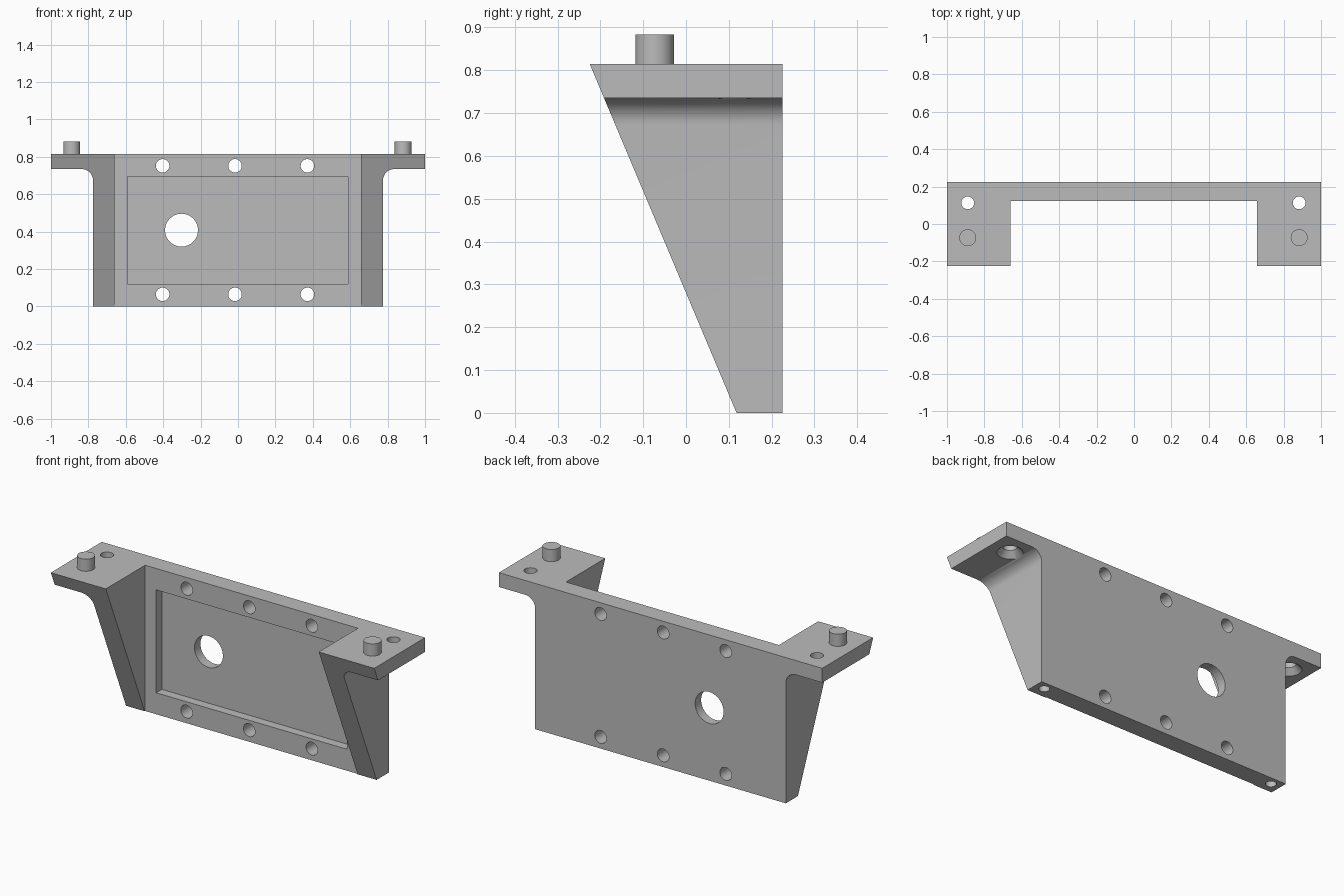
import bpy, bmesh, math
from mathutils import Matrix, Vector

old = bpy.data.objects.get("Cube")
if old:
    bpy.data.objects.remove(old, do_unlink=True)

grey = bpy.data.materials.new("plain_grey")
grey.use_nodes = True
grey.diffuse_color = (0.5, 0.5, 0.5, 1)
grey.node_tree.nodes["Principled BSDF"].inputs["Base Color"].default_value = (0.5, 0.5, 0.5, 1)

TOP, BACK, FRONT = 0.815, 0.225, -0.225
PLATE_FRONT = 0.122   # front face of the back plate
PIN_X = 0.886


def add_object(name, bm):
    bmesh.ops.recalc_face_normals(bm, faces=bm.faces)
    mesh = bpy.data.meshes.new(name)
    bm.to_mesh(mesh)
    bm.free()
    mesh.materials.append(grey)
    obj = bpy.data.objects.new(name, mesh)
    bpy.context.collection.objects.link(obj)
    return obj


def box(name, low, high):
    low, high = Vector(low), Vector(high)
    bm = bmesh.new()
    bmesh.ops.create_cube(bm, size=1, matrix=Matrix.Translation((low + high) / 2)
                          @ Matrix.Diagonal((*(high - low), 1)))
    return add_object(name, bm)


def cylinder(name, centre, r_low, depth, r_high=None, axis="Z"):
    turn = Matrix.Rotation(math.pi / 2, 4, "X") if axis == "Y" else Matrix()
    bm = bmesh.new()
    bmesh.ops.create_cone(bm, cap_ends=True, segments=48, radius1=r_low,
                          radius2=r_low if r_high is None else r_high, depth=depth,
                          matrix=Matrix.Translation(centre) @ turn)
    return add_object(name, bm)


def select_only(obj):
    bpy.ops.object.select_all(action="DESELECT")
    obj.select_set(True)
    bpy.context.view_layer.objects.active = obj


def cut(target, cutter):
    cutter.hide_render = True
    mod = target.modifiers.new("cut", "BOOLEAN")
    mod.operation, mod.solver, mod.object = "DIFFERENCE", "EXACT", cutter
    select_only(target)
    bpy.ops.object.modifier_apply(modifier=mod.name)
    bpy.data.objects.remove(cutter, do_unlink=True)


# Bracket outline seen from the front: body, filleted armpits and side wings
side, under, fillet = 0.775, 0.735, 0.062
half = [(side, 0)]
for i in range(13):
    a = math.pi - i * math.pi / 24
    half.append((side + fillet + fillet * math.cos(a), under - fillet + fillet * math.sin(a)))
half += [(1, under), (1, TOP)]
outline = half + [(-x, z) for x, z in reversed(half)]

bm = bmesh.new()
face = bm.faces.new([bm.verts.new((x, FRONT, z)) for x, z in outline])
moved = bmesh.ops.extrude_face_region(bm, geom=[face])["geom"]
bmesh.ops.translate(bm, vec=(0, BACK - FRONT, 0),
                    verts=[v for v in moved if isinstance(v, bmesh.types.BMVert)])
bmesh.ops.recalc_face_normals(bm, faces=bm.faces)

# Sloping front: slice from the top front edge down to the foot
foot = Vector((0, 0.118, 0))
slope = Vector((0, FRONT, TOP)) - foot
sliced = bmesh.ops.bisect_plane(bm, geom=bm.verts[:] + bm.edges[:] + bm.faces[:], dist=1e-5,
                                plane_co=foot, plane_no=slope.cross(Vector((1, 0, 0))),
                                clear_inner=slope.cross(Vector((1, 0, 0))).y > 0,
                                clear_outer=slope.cross(Vector((1, 0, 0))).y < 0)
bmesh.ops.holes_fill(bm, edges=[e for e in bm.edges if e.is_boundary], sides=0)
bracket = add_object("bracket", bm)

# Open bay between the gussets, then the shallow rectangular recess
cut(bracket, box("bay_cutter", (-0.66, -0.5, -0.2), (0.657, PLATE_FRONT, 1.2)))
cut(bracket, box("recess_cutter", (-0.592, 0, 0.12), (0.589, PLATE_FRONT + 0.05, 0.695)))

# Large port and two rows of bolt holes through the plate
cut(bracket, cylinder("port_cutter", (-0.302, 0.17, 0.408), 0.088, 0.3, axis="Y"))
for x in (-0.403, -0.016, 0.371):
    for z in (0.065, 0.752):
        cut(bracket, cylinder("bolt_cutter", (x, 0.17, z), 0.036, 0.3, axis="Y"))

for s, label in ((1, "left"), (-1, "right")):
    x = s * PIN_X - 0.003
    # Countersunk wing hole
    cut(bracket, cylinder("wing_hole_cutter", (x, 0.113, 0.78), 0.034, 0.3))
    cut(bracket, cylinder("countersink_cutter", (x, 0.113, under + 0.01), 0.074, 0.04, 0.034))
    # Blind hole in the foot
    cut(bracket, cylinder("foot_hole_cutter", (s * 0.72, 0.178, 0), 0.027, 0.2))
    # Locating pin
    pin = cylinder(label + "_pin", (x, -0.073, TOP + 0.029), 0.045, 0.078)
    select_only(pin)
    bpy.ops.object.shade_smooth_by_angle(angle=math.radians(30))

select_only(bracket)
bpy.ops.object.shade_smooth_by_angle(angle=math.radians(30))
